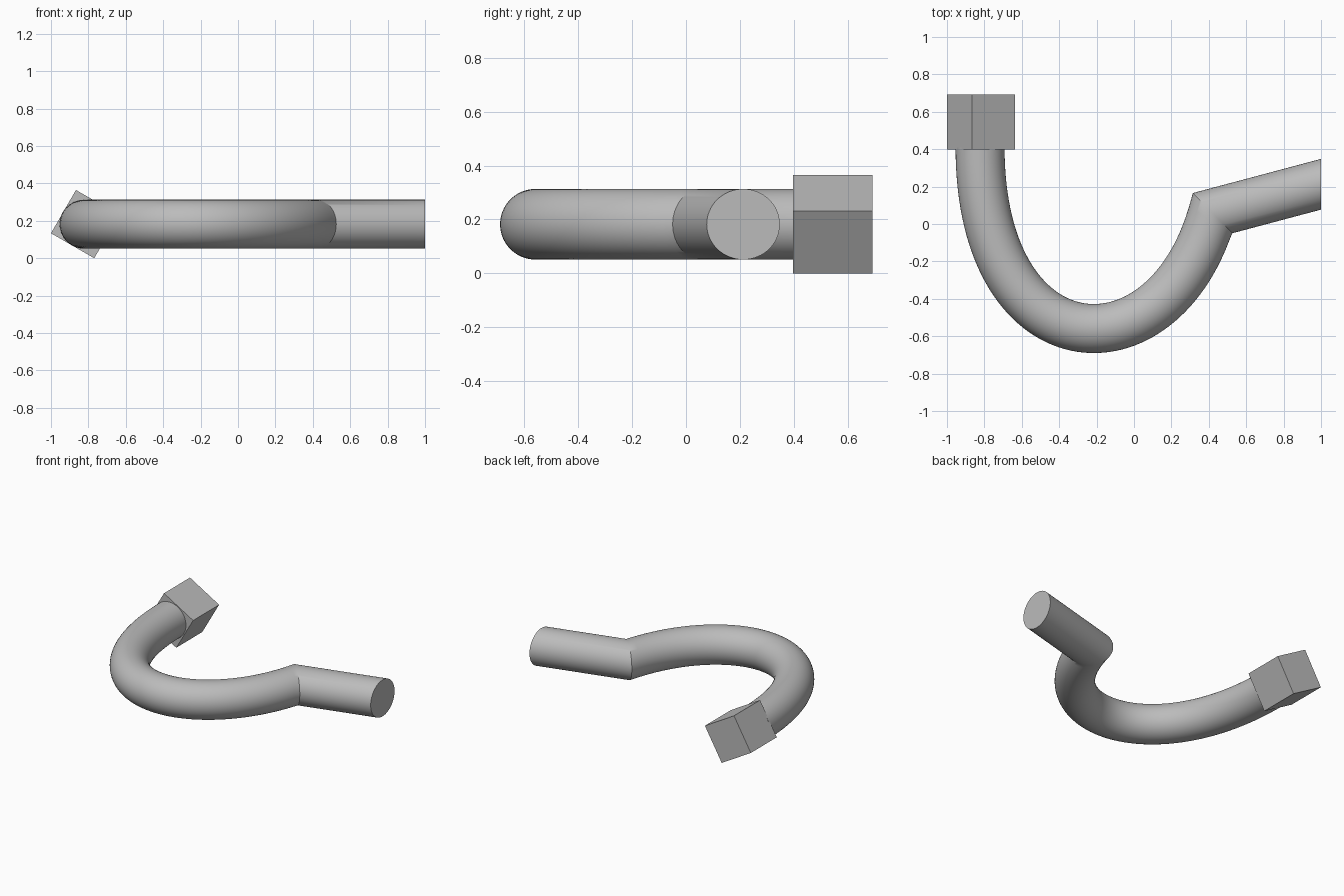
import bpy, bmesh, math
from mathutils import Vector, Matrix
from mathutils.geometry import interpolate_bezier

cube = bpy.data.objects.get("Cube")
if cube:
    bpy.data.objects.remove(cube, do_unlink=True)

AXIS_Z = 0.182
RADIUS = 0.131
SIDES = 64

grey = bpy.data.materials.new("plain grey")
grey.use_nodes = True
grey.diffuse_color = (0.5, 0.5, 0.5, 1)
grey.node_tree.nodes["Principled BSDF"].inputs["Base Color"].default_value = (0.5, 0.5, 0.5, 1)


def finish(name, bm):
    bmesh.ops.recalc_face_normals(bm, faces=bm.faces)
    mesh = bpy.data.meshes.new(name)
    bm.to_mesh(mesh)
    bm.free()
    mesh.materials.append(grey)
    obj = bpy.data.objects.new(name, mesh)
    bpy.context.collection.objects.link(obj)
    return obj


def tube_ring(bm, point, along, cut):
    """Round tube section around `along`, sliced by the plane with normal `cut`."""
    side = Vector((-along.y, along.x, 0))
    ring = []
    for i in range(SIDES):
        a = math.tau * i / SIDES
        offset = side * math.cos(a) * RADIUS + Vector((0, 0, math.sin(a) * RADIUS))
        offset -= along * (offset.dot(cut) / along.dot(cut))
        ring.append(bm.verts.new(point + offset))
    return ring


# Bent pipe: hook-shaped curve, then a straight arm with a mitred joint
start = Vector((-0.823, 0.41, AXIS_Z))
joint = Vector((0.42, 0.058, AXIS_Z))
arm_end = Vector((1.0, 0.2125, AXIS_Z))
end_dir = Vector((math.cos(math.radians(74)), math.sin(math.radians(74)), 0))
path = interpolate_bezier(start, start - Vector((0, 1.19, 0)), joint - end_dir * 0.94, joint, 64)
arm_dir = (arm_end - joint).normalized()

bm = bmesh.new()
rings = []
for i, p in enumerate(path):
    if i == 0:
        along = cut = Vector((0, -1, 0))
    elif i == len(path) - 1:
        along, cut = end_dir, (end_dir + arm_dir).normalized()
    else:
        along = cut = (path[i + 1] - path[i - 1]).normalized()
        # keep sections near the joint from crossing the mitre
        if (joint - p).length < 0.12:
            cut = along.lerp((end_dir + arm_dir).normalized(), 1 - (joint - p).length / 0.12)
    rings.append(tube_ring(bm, p, along, cut))
rings.append(tube_ring(bm, arm_end, arm_dir, Vector((1, 0, 0))))
for a, b in zip(rings, rings[1:]):
    for i in range(SIDES):
        j = (i + 1) % SIDES
        bm.faces.new((a[i], a[j], b[j], b[i]))
bm.faces.new(rings[0])
bm.faces.new(rings[-1])
pipe = finish("bent_pipe", bm)

# Square end block, turned about the pipe axis
bm = bmesh.new()
bmesh.ops.create_cube(bm, size=1, matrix=(
    Matrix.Translation((-0.8175, 0.545, 0.1825))
    @ Matrix.Rotation(math.radians(30), 4, 'Y')
    @ Matrix.Diagonal((0.267, 0.295, 0.267, 1))))
finish("end_block", bm)

bpy.ops.object.select_all(action='DESELECT')
pipe.select_set(True)
bpy.context.view_layer.objects.active = pipe
bpy.ops.object.shade_smooth_by_angle(angle=math.radians(30))
